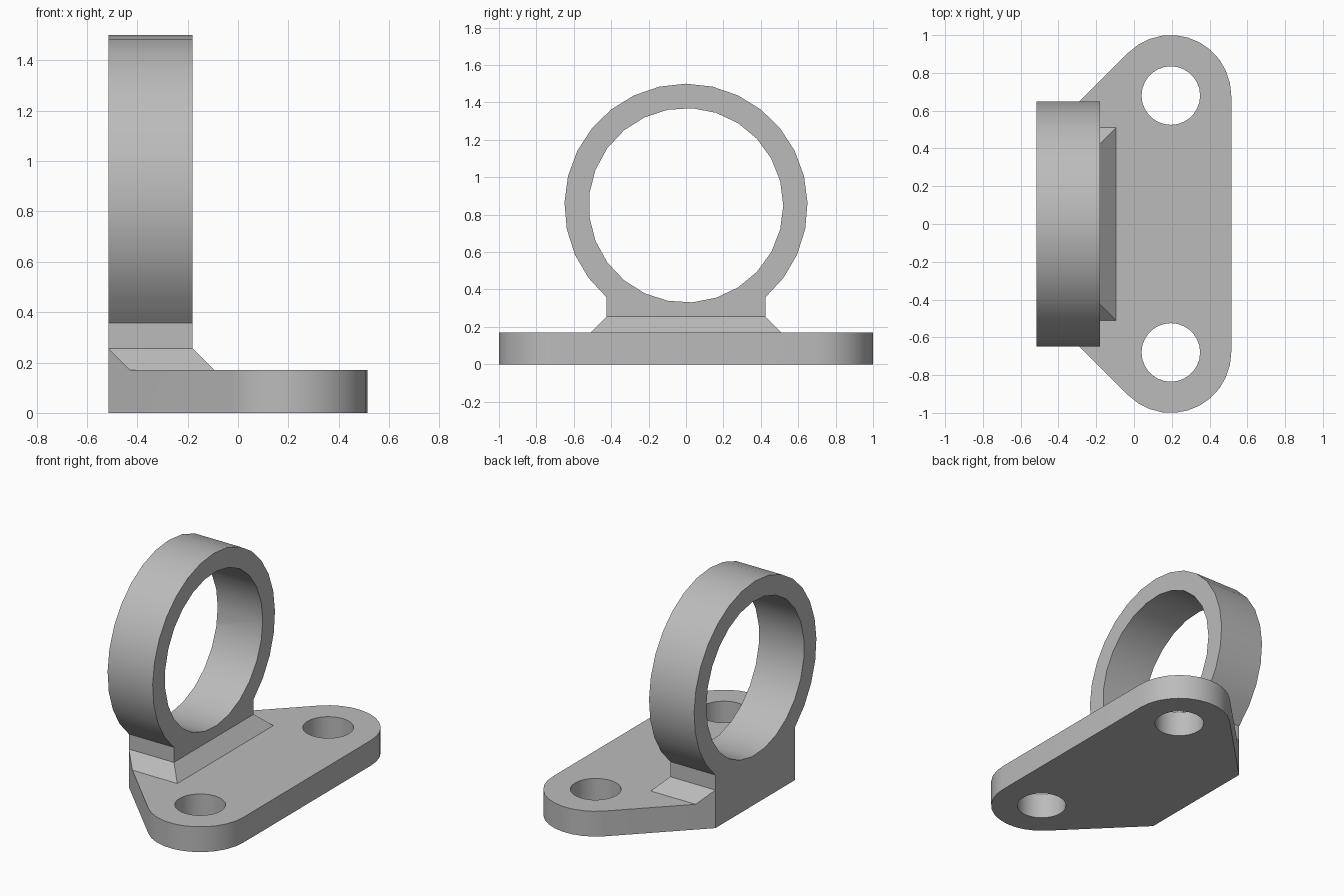
import bpy, bmesh
from math import sin, cos, pi, radians, atan2, sqrt
from mathutils import Vector

if "Cube" in bpy.data.objects:
    bpy.data.objects.remove(bpy.data.objects["Cube"], do_unlink=True)

grey = bpy.data.materials.new("plain grey")
grey.use_nodes = True
colour = (0.5, 0.5, 0.5, 1)
grey.diffuse_color = colour
grey.node_tree.nodes["Principled BSDF"].inputs["Base Color"].default_value = colour

BACK, RING_FRONT = -0.515, -0.18       # depth of the ring along x
PLATE_TOP, COLLAR_TOP = 0.17, 0.256
NECK = 0.424                           # half width of the neck
HOLE_X, HOLE_Y, END_R = 0.195, 0.68, 0.32
RING_Z, RING_R, BORE_R = 0.85, 0.65, 0.52


def arc(cx, cy, r, start, end, steps):
    return [(cx + r * cos(start + (end - start) * i / steps),
             cy + r * sin(start + (end - start) * i / steps)) for i in range(steps + 1)]


def finish(name, bm):
    bmesh.ops.recalc_face_normals(bm, faces=bm.faces)
    mesh = bpy.data.meshes.new(name)
    bm.to_mesh(mesh)
    bm.free()
    mesh.materials.append(grey)
    ob = bpy.data.objects.new(name, mesh)
    bpy.context.collection.objects.link(ob)
    return ob


def prism(name, outline, low, high, axis="z"):
    """Extrude a flat outline (x, y along z; or y, z along x)."""
    bm = bmesh.new()
    place = (lambda p: (low, *p)) if axis == "x" else (lambda p: (*p, low))
    face = bm.faces.new([bm.verts.new(place(p)) for p in outline])
    new = bmesh.ops.extrude_face_region(bm, geom=[face])["geom"]
    shift = Vector((high - low, 0, 0)) if axis == "x" else Vector((0, 0, high - low))
    bmesh.ops.translate(bm, vec=shift, verts=[g for g in new if isinstance(g, bmesh.types.BMVert)])
    return finish(name, bm)


def combine(target, other, operation):
    """Apply a boolean and discard the helper."""
    mod = target.modifiers.new("join", "BOOLEAN")
    mod.operation, mod.solver, mod.object = operation, "EXACT", other
    bpy.context.view_layer.objects.active = target
    bpy.ops.object.modifier_apply(modifier=mod.name)
    bpy.data.objects.remove(other, do_unlink=True)


# Base plate: two rounded ends, tapering to a flat back edge
end = arc(HOLE_X, HOLE_Y, END_R, 0, radians(135), 11)
half = end + [(BACK, NECK)]
bracket = prism("flanged_ring_bracket", half + [(x, -y) for x, y in reversed(half)], 0, PLATE_TOP)

# Sloped collar around the foot of the neck
slope = COLLAR_TOP - PLATE_TOP
bm = bmesh.new()
for s in (-1, 1):
    for p in ((BACK, NECK, COLLAR_TOP), (RING_FRONT, NECK, COLLAR_TOP),
              (BACK, NECK, PLATE_TOP / 2), (BACK + slope, NECK + slope, PLATE_TOP),
              (RING_FRONT + slope, NECK + slope, PLATE_TOP), (RING_FRONT, NECK, PLATE_TOP / 2)):
        bm.verts.new((p[0], s * p[1], p[2]))
bmesh.ops.convex_hull(bm, input=bm.verts)
combine(bracket, finish("collar", bm), "UNION")

# Upright ring with its straight neck
drop = atan2(sqrt(RING_R ** 2 - NECK ** 2), NECK)
profile = arc(0, RING_Z, RING_R, -drop, pi + drop, 22)
profile += [(-NECK, PLATE_TOP / 2), (NECK, PLATE_TOP / 2)]
combine(bracket, prism("ring", profile, BACK, RING_FRONT, "x"), "UNION")

# Ring bore and the two bolt holes
bore = arc(0, RING_Z, BORE_R, 0, 2 * pi, 25)[:-1]
combine(bracket, prism("bore", bore, BACK - 0.1, RING_FRONT + 0.1, "x"), "DIFFERENCE")
for s in (-1, 1):
    hole = arc(HOLE_X, s * HOLE_Y, 0.155, 0, 2 * pi, 28)[:-1]
    combine(bracket, prism("bolt_hole", hole, -0.1, PLATE_TOP + 0.1), "DIFFERENCE")

# Merge flat seams, then smooth the curved walls
bm = bmesh.new()
bm.from_mesh(bracket.data)
bmesh.ops.remove_doubles(bm, verts=bm.verts, dist=0.0005)
bmesh.ops.dissolve_limit(bm, angle_limit=radians(1), verts=bm.verts, edges=bm.edges)
bm.to_mesh(bracket.data)
bm.free()
bpy.ops.object.select_all(action="DESELECT")
bracket.select_set(True)
bpy.context.view_layer.objects.active = bracket
bpy.ops.object.shade_smooth_by_angle(angle=radians(30))
